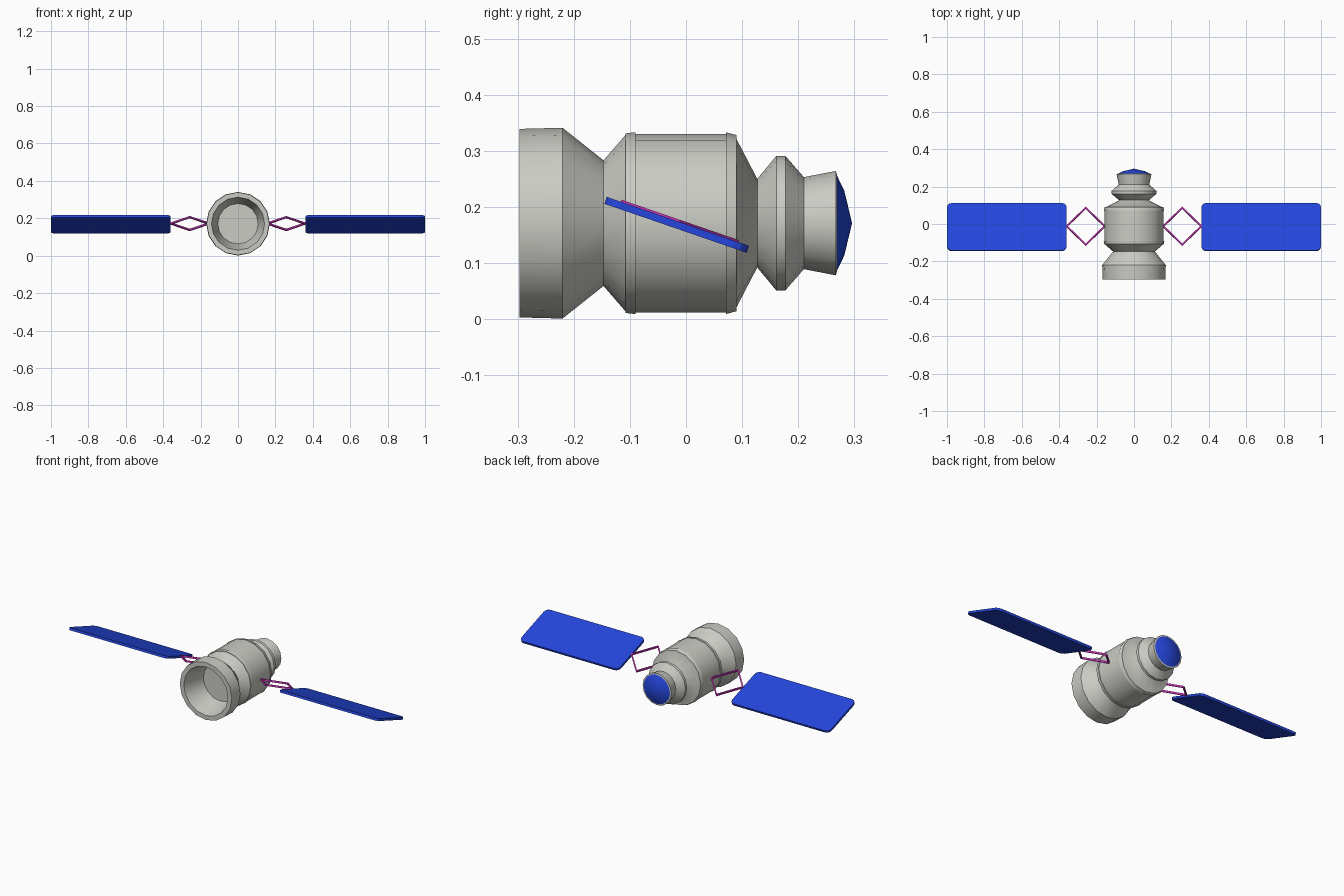
import bpy, bmesh, math
from mathutils import Matrix, Vector

if "Cube" in bpy.data.objects:
    bpy.data.objects.remove(bpy.data.objects["Cube"])

AXIS_Z = 0.171
SIDES = 16
TILT = math.radians(-19)


def material(name, rgb):
    m = bpy.data.materials.new(name)
    m.diffuse_color = (*rgb, 1)
    m.use_nodes = True
    m.node_tree.nodes["Principled BSDF"].inputs["Base Color"].default_value = m.diffuse_color
    return m


GREY = material("hull grey", (0.60, 0.60, 0.56))
BLUE = material("panel blue", (0.018, 0.062, 0.72))
MAGENTA = material("strut magenta", (0.58, 0.035, 0.48))


def add_object(name, bm, mat, smooth=None):
    bmesh.ops.recalc_face_normals(bm, faces=bm.faces)
    me = bpy.data.meshes.new(name)
    bm.to_mesh(me)
    bm.free()
    me.materials.append(mat)
    ob = bpy.data.objects.new(name, me)
    bpy.context.collection.objects.link(ob)
    if smooth:
        bpy.ops.object.select_all(action='DESELECT')
        ob.select_set(True)
        bpy.context.view_layer.objects.active = ob
        bpy.ops.object.shade_smooth_by_angle(angle=math.radians(smooth))
    return ob


def lathe(name, profile, mat, smooth):
    """Revolve (y, radius) points around the body axis; zero radius makes a pole."""
    bm = bmesh.new()
    rings = []
    for y, r in profile:
        if r == 0:
            rings.append([bm.verts.new((0, y, AXIS_Z))] * SIDES)
        else:
            angles = [2 * math.pi * i / SIDES for i in range(SIDES)]
            rings.append([bm.verts.new((r * math.cos(a), y, AXIS_Z + r * math.sin(a)))
                          for a in angles])
    for a, b in zip(rings, rings[1:]):
        for i in range(SIDES):
            j = (i + 1) % SIDES
            bm.faces.new(list(dict.fromkeys((a[i], a[j], b[j], b[i]))))
    return add_object(name, bm, mat, smooth)


# Hull: recessed front nozzle, flared skirt, main drum with two bands, neck, collar
lathe("hull", [
    (-0.165, 0), (-0.165, 0.108), (-0.297, 0.142), (-0.297, 0.168),
    (-0.22, 0.17), (-0.147, 0.112), (-0.108, 0.157), (-0.108, 0.160),
    (-0.09, 0.165 - 0.003), (-0.09, 0.159), (0.071, 0.159), (0.071, 0.162),
    (0.09, 0.157), (0.09, 0.150), (0.127, 0.079), (0.161, 0.120),
    (0.177, 0.120), (0.21, 0.082), (0.267, 0.093), (0.269, 0.086), (0.269, 0),
], GREY, 30)

# Faceted blue cap at the rear
lathe("rear_cap", [(0.267, 0.089), (0.282, 0.058), (0.296, 0)], BLUE, 30)


def tilted(bm, centre):
    bm.transform(Matrix.Translation(centre) @ Matrix.Rotation(TILT, 4, 'X'))


def panel(side):
    """Thin slab with rounded corners."""
    bm = bmesh.new()
    hx, hy, r, t = 0.32, 0.134, 0.026, 0.0065
    outline = []
    for k, (sx, sy) in enumerate([(1, 1), (-1, 1), (-1, -1), (1, -1)]):
        for s in range(4):
            a = math.pi / 2 * (k + s / 3)
            outline.append((sx * (hx - r) + r * math.cos(a),
                            sy * (hy - r) + r * math.sin(a)))
    base = bm.faces.new([bm.verts.new((x, y, -t)) for x, y in outline])
    ext = bmesh.ops.extrude_face_region(bm, geom=[base])
    top = [g for g in ext["geom"] if isinstance(g, bmesh.types.BMVert)]
    bmesh.ops.translate(bm, verts=top, vec=(0, 0, 2 * t))
    tilted(bm, (side * 0.68, -0.0165, 0.168))
    return bm


def strut_frame(side):
    """Square-section diamond frame joining hull and panel."""
    bm = bmesh.new()
    w, h = 0.0055, 0.005
    loops = []
    for k in range(4):
        a = k * math.pi / 2
        d = Vector((math.cos(a), math.sin(a), 0))
        c = d * 0.101
        c.y *= 1.04
        loops.append([bm.verts.new(c + d * o + Vector((0, 0, z)))
                      for o, z in ((w, -h), (w, h), (-w, h), (-w, -h))])
    for k in range(4):
        a, b = loops[k], loops[(k + 1) % 4]
        for i in range(4):
            j = (i + 1) % 4
            bm.faces.new((a[i], b[i], b[j], a[j]))
    tilted(bm, (side * 0.258, -0.012, 0.172))
    return bm


# Wings on both sides
for side, label in ((-1, "left"), (1, "right")):
    add_object(label + "_solar_panel", panel(side), BLUE)
    add_object(label + "_strut_frame", strut_frame(side), MAGENTA)
